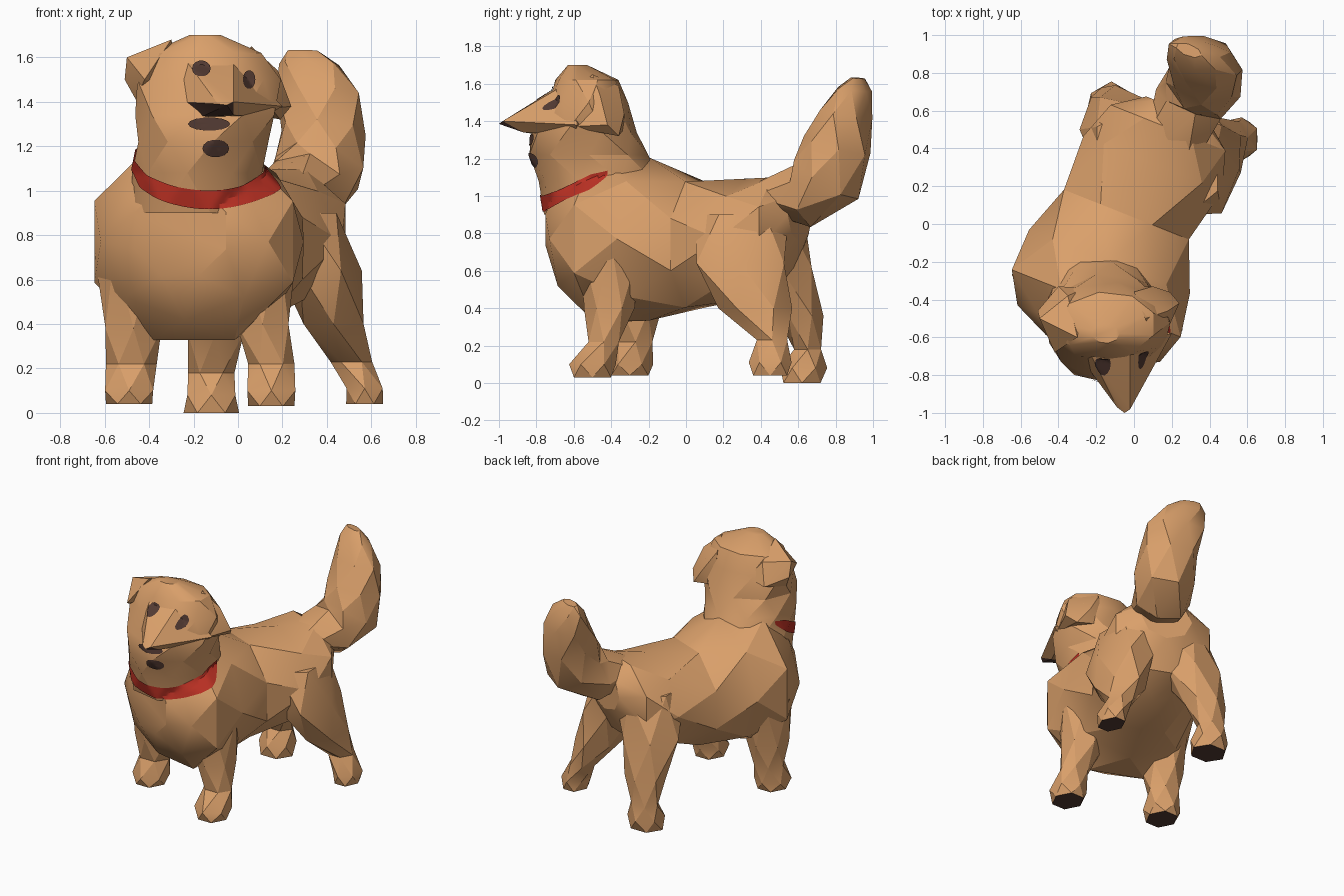
import bpy, bmesh
from math import sin, cos, pi, radians
from mathutils import Vector
from mathutils.bvhtree import BVHTree

cube = bpy.data.objects.get("Cube")
if cube:
    bpy.data.objects.remove(cube, do_unlink=True)


def material(name, color):
    mat = bpy.data.materials.new(name)
    mat.use_nodes = True
    mat.diffuse_color = (*color, 1)
    mat.node_tree.nodes["Principled BSDF"].inputs["Base Color"].default_value = (*color, 1)
    return mat


fur = material("tan_fur", (0.7, 0.35, 0.145))
dark = material("dark_brown", (0.085, 0.042, 0.032))
red = material("collar_red", (0.5, 0.03, 0.017))

X, Y, Z = Vector((1, 0, 0)), Vector((0, 1, 0)), Vector((0, 0, 1))
ACROSS = Vector((0.93, -0.37, 0))  # sideways direction of the turned body


def finish(name, bm, mats, is_dark=None, recalc=True):
    """Turn a bmesh into a softly faceted object."""
    if recalc:
        bmesh.ops.recalc_face_normals(bm, faces=bm.faces)
    bm.normal_update()
    if is_dark:
        for face in bm.faces:
            face.material_index = int(is_dark(face))
    mesh = bpy.data.meshes.new(name)
    bm.to_mesh(mesh)
    bm.free()
    for mat in mats:
        mesh.materials.append(mat)
    mesh.shade_smooth()
    mesh.set_sharp_from_angle(angle=radians(25))
    obj = bpy.data.objects.new(name, mesh)
    bpy.context.scene.collection.objects.link(obj)
    return obj


def loft(name, rings, sides, across, up=None, is_dark=None):
    """Skin rings (x, y, z, half width, half depth) with staggered triangles."""
    bm = bmesh.new()
    centers = [Vector(r[:3]) for r in rings]
    loops = []
    for i, (x, y, z, wide, deep) in enumerate(rings):
        ahead = centers[min(i + 1, len(rings) - 1)]
        behind = centers[max(i - 1, 0)]
        normal = up or (ahead - behind).cross(across).normalized()
        loop = []
        for j in range(sides):
            a = 2 * pi * (j + (i % 2) / 2) / sides
            offset = across * wide * cos(a) + normal * deep * sin(a)
            loop.append(bm.verts.new(centers[i] + offset * 1.04))
        loops.append(loop)
    for i, (a, b) in enumerate(zip(loops, loops[1:])):
        for j in range(sides):
            k = (j + 1) % sides
            if i % 2:
                bm.faces.new((a[j], b[k], b[j]))
                bm.faces.new((a[j], a[k], b[k]))
            else:
                bm.faces.new((a[j], a[k], b[j]))
                bm.faces.new((a[k], b[k], b[j]))
    bm.faces.new(loops[0])
    bm.faces.new(loops[-1])
    return finish(name, bm, [fur, dark], is_dark)


def hull(name, points, is_dark=None):
    """Chunky faceted solid around a few points."""
    bm = bmesh.new()
    for p in points:
        bm.verts.new(p)
    bmesh.ops.convex_hull(bm, input=bm.verts)
    loose = [v for v in bm.verts if not v.link_faces]
    bmesh.ops.delete(bm, geom=loose, context='VERTS')
    return finish(name, bm, [fur, dark], is_dark)


# Torso, from rump to chest
torso = loft("torso", [
    (0.23, 0.61, 0.90, 0.17, 0.14),
    (0.18, 0.51, 0.83, 0.34, 0.28),
    (0.10, 0.32, 0.77, 0.38, 0.31),
    (-0.04, 0.05, 0.74, 0.37, 0.35),
    (-0.13, -0.20, 0.77, 0.44, 0.42),
    (-0.20, -0.42, 0.77, 0.50, 0.46),
    (-0.24, -0.58, 0.77, 0.39, 0.34),
    (-0.26, -0.67, 0.82, 0.23, 0.21)], 8, ACROSS, Z)

# Neck and skull, from shoulders to crown
head = loft("neck_and_head", [
    (-0.18, -0.40, 0.90, 0.31, 0.35),
    (-0.175, -0.46, 1.08, 0.29, 0.32),
    (-0.165, -0.52, 1.22, 0.29, 0.31),
    (-0.14, -0.545, 1.34, 0.31, 0.275),
    (-0.14, -0.52, 1.50, 0.32, 0.205),
    (-0.14, -0.53, 1.62, 0.25, 0.165),
    (-0.15, -0.58, 1.70, 0.07, 0.05)], 9, X, Y)

# Wedge muzzle, dark under its right side
muzzle = hull("muzzle", [
    (-0.02, -0.64, 1.60), (-0.23, -0.69, 1.58),
    (-0.26, -0.74, 1.40), (0.20, -0.58, 1.38), (-0.09, -0.97, 1.39),
    (-0.02, -0.98, 1.40), (-0.05, -1.0, 1.385), (-0.02, -0.87, 1.34),
    (-0.17, -0.80, 1.33), (0.12, -0.60, 1.33), (-0.1, -0.5, 1.45)],
    lambda f: f.normal.z < -0.3 and f.calc_center_median().x < -0.03)

# Folded ears
hull("right_ear", [
    (-0.50, -0.50, 1.60), (-0.51, -0.46, 1.50), (-0.46, -0.50, 1.41),
    (-0.42, -0.68, 1.50), (-0.30, -0.60, 1.68), (-0.35, -0.38, 1.60),
    (-0.40, -0.33, 1.45), (-0.26, -0.34, 1.48)])
hull("left_ear", [
    (0.06, -0.50, 1.65), (0.18, -0.46, 1.54), (0.24, -0.42, 1.38),
    (0.19, -0.36, 1.32), (0.10, -0.33, 1.44), (0.15, -0.62, 1.37),
    (0.09, -0.60, 1.56), (0, -0.36, 1.59), (0, -0.33, 1.36)])

# Raised bushy tail
loft("tail", [
    (0.20, 0.42, 1.00, 0.15, 0.09),
    (0.30, 0.64, 1.00, 0.19, 0.17),
    (0.37, 0.75, 1.10, 0.20, 0.20),
    (0.38, 0.81, 1.27, 0.19, 0.18),
    (0.36, 0.86, 1.44, 0.19, 0.13),
    (0.32, 0.90, 1.57, 0.14, 0.08),
    (0.29, 0.92, 1.63, 0.07, 0.03)], 7, ACROSS)


# Legs with dark soles, from paw to hip
def leg(name, rings):
    loft(name, rings, 6, X, Y,
         lambda f: f.normal.z < -0.8 and f.calc_center_median().z < 0.1)


leg("left_front_leg", [
    (0.15, -0.50, 0.03, 0.10, 0.11), (0.15, -0.50, 0.10, 0.12, 0.12),
    (0.15, -0.44, 0.22, 0.10, 0.09), (0.11, -0.41, 0.40, 0.13, 0.13),
    (0.10, -0.40, 0.75, 0.16, 0.18)])
leg("right_front_leg", [
    (-0.49, -0.30, 0.04, 0.10, 0.11), (-0.49, -0.30, 0.10, 0.12, 0.12),
    (-0.48, -0.27, 0.22, 0.11, 0.10), (-0.47, -0.27, 0.38, 0.14, 0.13),
    (-0.47, -0.27, 0.72, 0.17, 0.18)])
leg("left_hind_leg", [
    (0.57, 0.45, 0.04, 0.08, 0.10), (0.57, 0.45, 0.11, 0.09, 0.11),
    (0.51, 0.46, 0.23, 0.09, 0.09), (0.43, 0.37, 0.40, 0.15, 0.19),
    (0.37, 0.29, 0.64, 0.18, 0.26), (0.29, 0.30, 0.90, 0.17, 0.24)])
leg("right_hind_leg", [
    (-0.12, 0.62, 0, 0.12, 0.11), (-0.12, 0.63, 0.08, 0.12, 0.12),
    (-0.12, 0.65, 0.18, 0.10, 0.08), (-0.10, 0.61, 0.36, 0.14, 0.12),
    (-0.07, 0.50, 0.62, 0.21, 0.19), (0.02, 0.40, 0.92, 0.24, 0.22)])

# Combined skin that the thin markings are laid on
verts, polys = [], []
for obj in (torso, head, muzzle):
    start = len(verts)
    verts += [v.co.copy() for v in obj.data.vertices]
    polys += [[start + i for i in p.vertices] for p in obj.data.polygons]
skin = BVHTree.FromPolygons(verts, polys)


def patch(name, mat, columns, rows, ray):
    """Thin sheet whose grid points are dropped onto the skin along rays."""
    bm = bmesh.new()
    grid = []
    for c in range(columns + 1):
        line = []
        for r in range(rows + 1):
            origin, direction = ray(c / columns, r / rows)
            hit = skin.ray_cast(origin, direction)[0]
            line.append(bm.verts.new(hit - direction * 0.007) if hit else None)
        grid.append(line)
    for a, b in zip(grid, grid[1:]):
        for r in range(rows):
            quad = (a[r], b[r], b[r + 1], a[r + 1])
            if all(quad):
                bm.faces.new(quad)
    bmesh.ops.remove_doubles(bm, verts=bm.verts, dist=0.0005)
    finish(name, bm, [mat], recalc=False)


def spot(name, x, z, wide, tall):
    def ray(u, v):
        a = -2 * pi * u
        return Vector((x + wide * v * cos(a), -2, z + tall * v * sin(a))), Y
    patch(name, dark, 14, 4, ray)


# Eyes, nose patch and mouth
spot("right_eye", -0.165, 1.55, 0.042, 0.036)
spot("left_eye", 0.05, 1.50, 0.028, 0.042)
spot("nose_patch", -0.13, 1.30, 0.095, 0.03)
spot("mouth_patch", -0.10, 1.19, 0.06, 0.04)


# Collar band around the front of the neck
def collar_ray(u, v):
    a = radians(-105 + 203 * u)
    out = Vector((sin(a), -cos(a), 0))
    half = 0.042 * min(1, 8 * (1 - u) + 0.3, 8 * u + 0.3)
    z = 0.96 + 0.16 * (1 - cos(a)) - 0.02 * sin(a) + half * (2 * v - 1)
    return Vector((-0.17, -0.46, z)) + out, -out


patch("collar", red, 60, 4, collar_ray)
